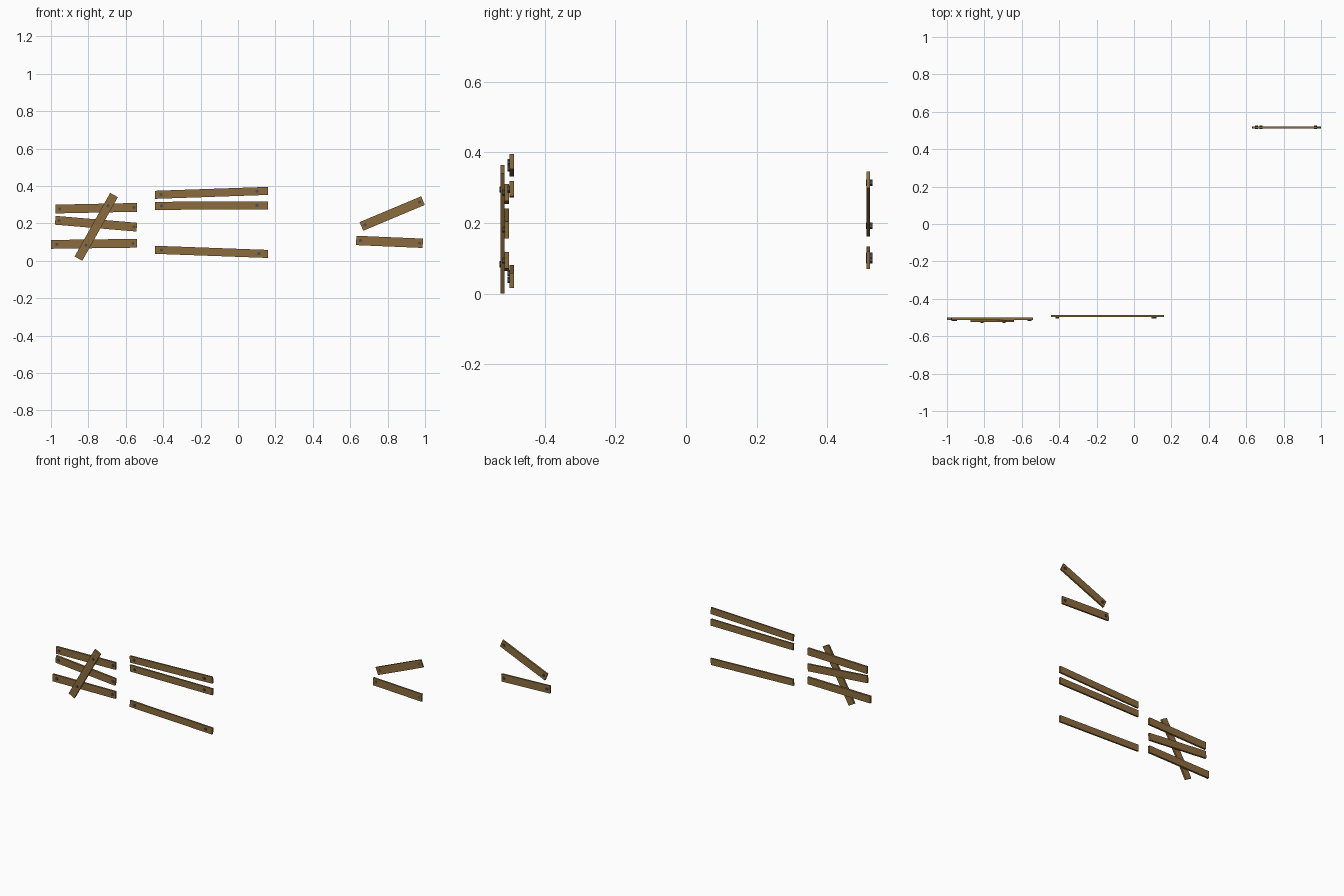
import bpy, bmesh, math
from mathutils import Matrix, Vector

if "Cube" in bpy.data.objects:
    bpy.data.objects.remove(bpy.data.objects["Cube"])


def material(name, rgb):
    m = bpy.data.materials.new(name)
    m.diffuse_color = (*rgb, 1)
    m.use_nodes = True
    m.node_tree.nodes["Principled BSDF"].inputs["Base Color"].default_value = m.diffuse_color
    return m


WOOD = material("weathered_wood", (0.26, 0.15, 0.047))
IRON = material("dark_iron", (0.075, 0.075, 0.085))


def finish(name, bm, mat):
    me = bpy.data.meshes.new(name)
    bm.to_mesh(me)
    bm.free()
    me.materials.append(mat)
    ob = bpy.data.objects.new(name, me)
    bpy.context.collection.objects.link(ob)


def plank(name, a, b, width, y0, y1):
    """Board whose centre line runs from a to b in the xz plane."""
    a, b = Vector(a), Vector(b)
    d, c = b - a, (a + b) / 2
    bm = bmesh.new()
    mat = (Matrix.Translation((c.x, (y0 + y1) / 2, c.y))
           @ Matrix.Rotation(-math.atan2(d.y, d.x), 4, 'Y')
           @ Matrix.Diagonal((d.length, y1 - y0, width, 1)))
    bmesh.ops.create_cube(bm, size=1, matrix=mat)
    finish(name, bm, WOOD)


def nail(name, x, z, y0, y1):
    """Low-poly nail head along y."""
    bm = bmesh.new()
    mat = Matrix.Translation((x, (y0 + y1) / 2, z)) @ Matrix.Rotation(math.pi / 2, 4, 'X')
    bmesh.ops.create_cone(bm, cap_ends=True, segments=6, radius1=0.009, radius2=0.009,
                          depth=y1 - y0, matrix=mat)
    finish(name, bm, IRON)


# Groups: y range of boards, y range of nails, width,
# boards as (start, end, nail x positions)
groups = {
    "left": (-0.513, -0.500, -0.519, -0.505, 0.047, [
        ((-0.975, 0.277), (-0.54, 0.286), (-0.953, -0.556)),
        ((-0.977, 0.217), (-0.541, 0.180), (-0.957, -0.556)),
        ((-0.999, 0.088), (-0.54, 0.094), (-0.968, -0.562))]),
    "brace": (-0.525, -0.513, -0.528, -0.516, 0.047, [
        ((-0.853, 0.012), (-0.663, 0.352), (-0.813, -0.695))]),
    "middle": (-0.4985, -0.487, -0.505, -0.490, 0.043, [
        ((-0.444, 0.353), (0.16, 0.374), (-0.412, 0.102)),
        ((-0.444, 0.294), (0.16, 0.297), (-0.408, 0.102)),
        ((-0.444, 0.059), (0.16, 0.037), (-0.408, 0.112))]),
    "back": (0.510, 0.521, 0.509, 0.527, 0.050, [
        ((0.660, 0.184), (0.989, 0.322), (0.679, 0.970)),
        ((0.632, 0.109), (0.988, 0.094), (0.655, 0.970))]),
}
for g, (y0, y1, n0, n1, w, boards) in groups.items():
    for i, (a, b, xs) in enumerate(boards, 1):
        plank(f"{g}_plank_{i}", a, b, w, y0, y1)
        for j, x in enumerate(xs, 1):
            t = (x - a[0]) / (b[0] - a[0])
            nail(f"{g}_nail_{i}_{j}", x, a[1] + t * (b[1] - a[1]), n0, n1)
